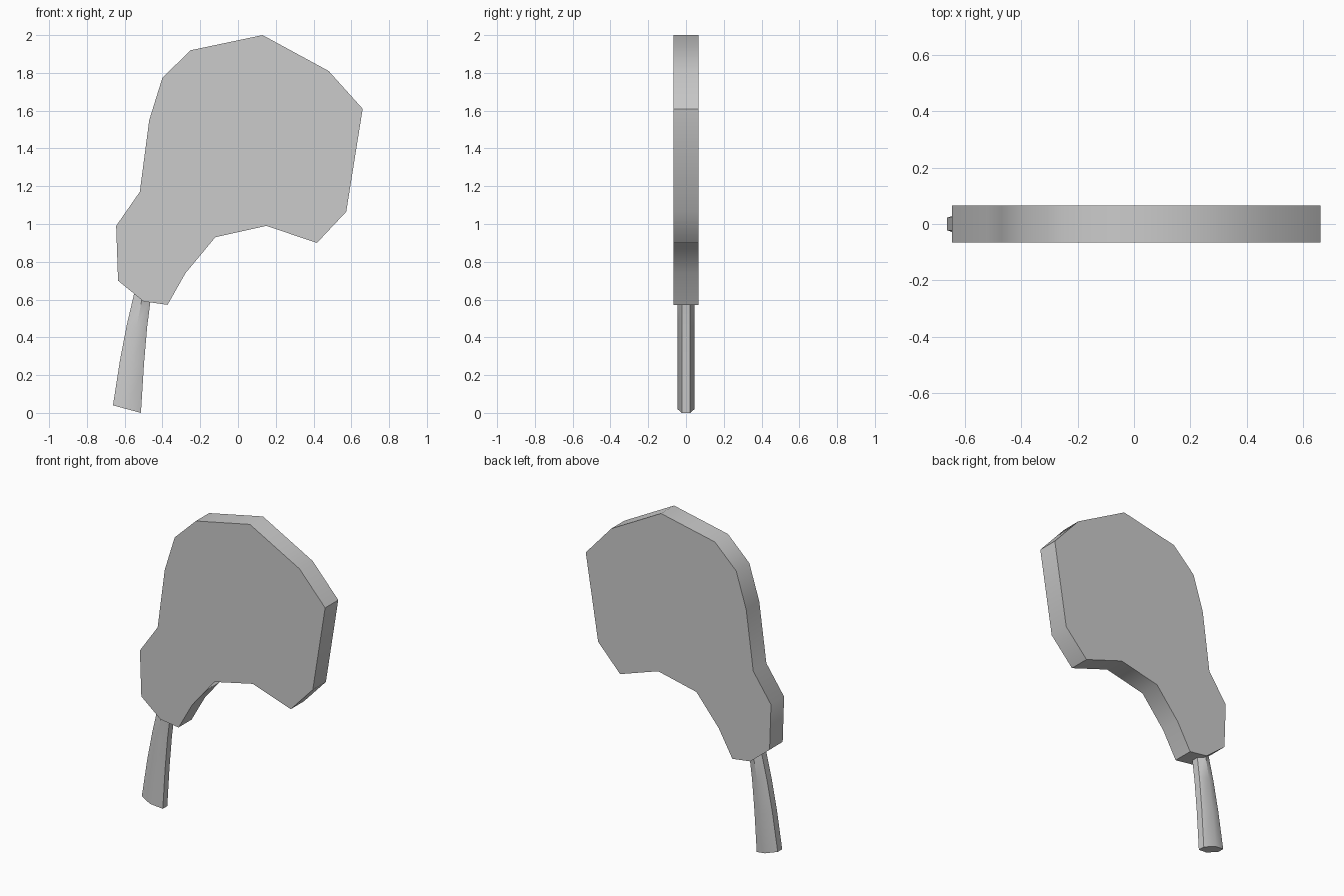
import bpy
import math
from mathutils import Vector

if "Cube" in bpy.data.objects:
    bpy.data.objects.remove(bpy.data.objects["Cube"])


def build(name, rings):
    """Skin a closed tube through equal-sized rings and cap both ends."""
    n = len(rings[0])
    verts = [p for ring in rings for p in ring]
    faces = [tuple(range(n))[::-1], tuple(range(len(verts) - n, len(verts)))]
    for r in range(len(rings) - 1):
        for i in range(n):
            a, b = r * n + i, r * n + (i + 1) % n
            faces.append((a, b, b + n, a + n))
    mesh = bpy.data.meshes.new(name)
    mesh.from_pydata(verts, [], faces)
    obj = bpy.data.objects.new(name, mesh)
    bpy.context.collection.objects.link(obj)
    bpy.ops.object.select_all(action='DESELECT')
    obj.select_set(True)
    bpy.context.view_layer.objects.active = obj
    # Make all normals point outward
    bpy.ops.object.mode_set(mode='EDIT')
    bpy.ops.mesh.select_all(action='SELECT')
    bpy.ops.mesh.normals_make_consistent(inside=False)
    bpy.ops.object.mode_set(mode='OBJECT')
    bpy.ops.object.shade_smooth_by_angle(angle=math.radians(45))
    return obj


# Flat blade: front outline (x, z) extruded through the thickness
outline = [(.13, 2.0), (.48, 1.81), (.66, 1.61), (.573, 1.065), (.418, .90),
           (.15, .99), (-.12, .93), (-.278, .74), (-.373, .572), (-.50, .59),
           (-.635, .70), (-.645, .99), (-.52, 1.17), (-.47, 1.55),
           (-.40, 1.775), (-.25, 1.92)]
HALF = .066
build("axe_blade", [[(x, y, z) for x, z in outline] for y in (-HALF, HALF)])

# Curved handle: hexagonal sections between left and right edge points (x, z)
sections = [((-.662, .04), (-.514, .0)),
            ((-.625, .278), (-.498, .257)),
            ((-.588, .47), (-.481, .455)),
            ((-.548, .64), (-.460, .62)),
            ((-.515, .76), (-.440, .735))]
rings = []
for left, right in sections:
    a, b = Vector((left[0], 0, left[1])), Vector((right[0], 0, right[1]))
    mid, half = (a + b) / 2, (b - a) / 2
    ring = []
    for k in range(6):
        t = math.radians(30 + 60 * k)
        ring.append(mid + half * (math.cos(t) / math.cos(math.radians(30)))
                    + Vector((0, .045 * math.sin(t), 0)))
    rings.append(ring)
build("handle", rings)
